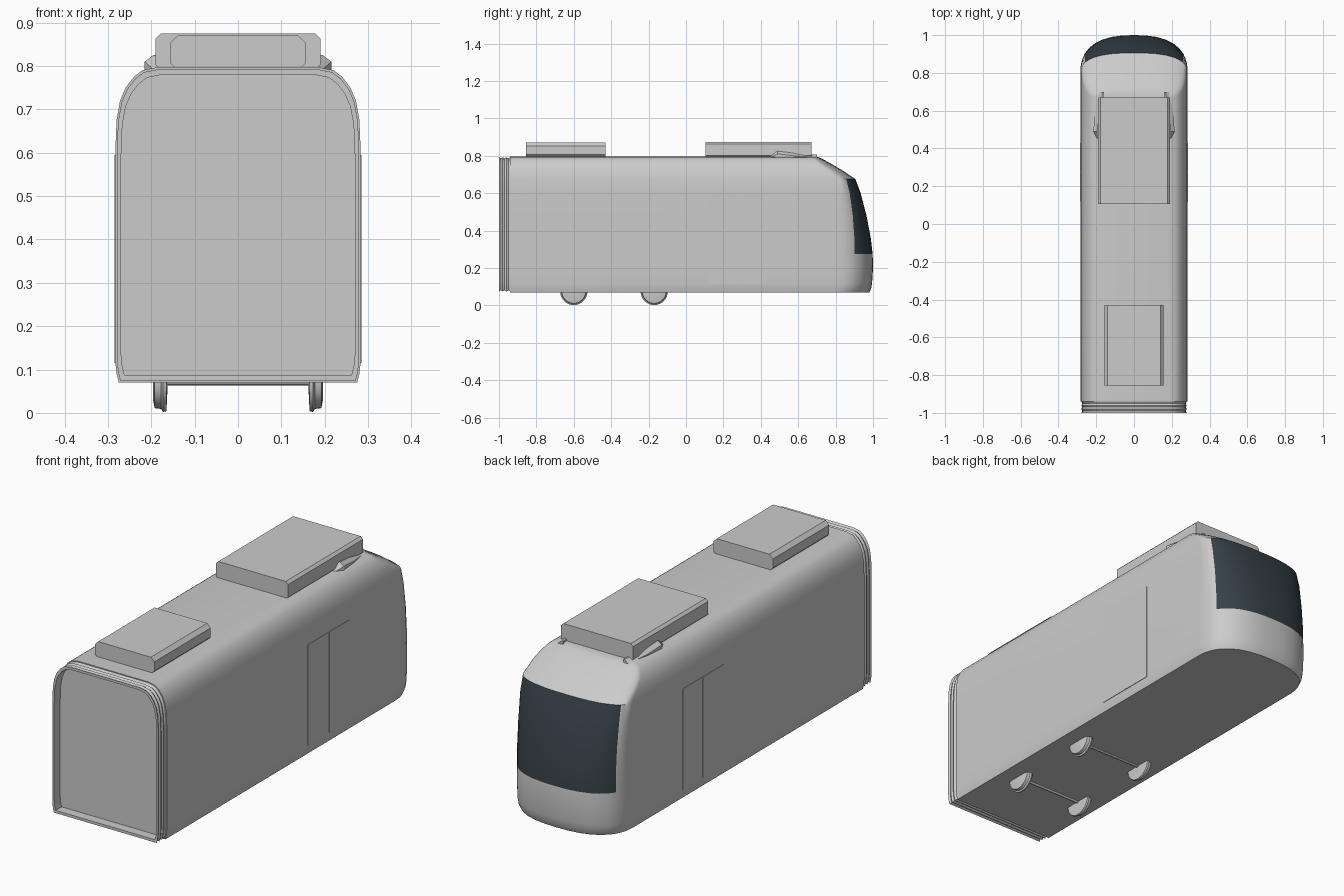
import bpy, bmesh, math
from mathutils import Matrix

if "Cube" in bpy.data.objects:
    bpy.data.objects.remove(bpy.data.objects["Cube"], do_unlink=True)


def material(name, rgb):
    m = bpy.data.materials.new(name)
    m.use_nodes = True
    m.diffuse_color = (*rgb, 1)
    m.node_tree.nodes["Principled BSDF"].inputs["Base Color"].default_value = (*rgb, 1)
    return m


GREY = material("light grey", (0.6, 0.6, 0.6))
GLASS = material("dark glass", (0.035, 0.052, 0.062))


def finish(bm, name, mats=(GREY,)):
    bmesh.ops.recalc_face_normals(bm, faces=bm.faces)
    me = bpy.data.meshes.new(name)
    bm.to_mesh(me)
    bm.free()
    ob = bpy.data.objects.new(name, me)
    bpy.context.collection.objects.link(ob)
    for m in mats:
        me.materials.append(m)
    bpy.context.view_layer.objects.active = ob
    ob.select_set(True)
    bpy.ops.object.shade_smooth_by_angle(angle=math.radians(30))
    ob.select_set(False)
    return ob


def loft(rings, first_cap=True, last_cap=True):
    bm = bmesh.new()
    loops = [[bm.verts.new(p) for p in ring] for ring in rings]
    n = len(loops[0])
    for a, b in zip(loops, loops[1:]):
        for i in range(n):
            j = (i + 1) % n
            bm.faces.new((a[i], a[j], b[j], b[i]))
    if first_cap:
        bm.faces.new(loops[0])
    if last_cap:
        bm.faces.new(loops[-1])
    return bm


# Body levels: height, half width, nose tip, nose rounding length
LEVELS = [
    (0.07, 0.275, 0.98, 0.2), (0.09, 0.28, 0.99, 0.2), (0.12, 0.283, 0.995, 0.2),
    (0.2, 0.283, 1.0, 0.2), (0.275, 0.283, 0.998, 0.2), (0.36, 0.283, 0.988, 0.18),
    (0.48, 0.283, 0.965, 0.15), (0.6, 0.283, 0.934, 0.12), (0.675, 0.28, 0.906, 0.1),
    (0.72, 0.272, 0.84, 0.09), (0.75, 0.259, 0.79, 0.08), (0.775, 0.24, 0.745, 0.06),
    (0.79, 0.22, 0.715, 0.04), (0.797, 0.185, 0.695, 0.03),
]
REAR = -0.94
GLASS_EDGE = 0.92
half = [1, 0.998, 0.985, 0.96, GLASS_EDGE, 0.85, 0.74, 0.6, 0.42, 0.22]
across = half + [0] + [-f for f in reversed(half)]


def plan_ring(z, w, tip, length):
    ring = [(w, REAR, z)]
    for f in across:
        ring.append((w * f, tip - length + length * (1 - abs(f) ** 2.5) ** 0.4, z))
    return ring + [(-w, REAR, z)]


bm = loft([plan_ring(*lv) for lv in LEVELS])
for face in bm.faces:
    c = face.calc_center_median()
    if c.y > 0.7 and 0.275 < c.z < 0.675 and abs(c.x) < 0.283 * GLASS_EDGE:
        face.material_index = 1
finish(bm, "body_shell", (GREY, GLASS))


# Ribbed gangway bellows with a recessed end panel
def section(y, scale):
    right = [(w, z) for z, w, _, _ in LEVELS]
    outline = right + [(-x, z) for x, z in reversed(right)]
    return [(x * scale, y, 0.437 + (z - 0.437) * scale) for x, z in outline]


steps = [(REAR + 0.01, 0.97)]
for i in range(7):
    steps.append((REAR - 0.01 * i, 0.97 if i % 2 else 0.987))
steps += [(-1, 0.952), (-0.955, 0.952)]
finish(loft([section(*s) for s in steps]), "gangway_bellows")


# Roof equipment boxes with chamfered long edges
def roof_box(name, w, y0, y1, z0, z1, c):
    side = [(w - c, z0), (w, z0 + c), (w, z1 - c), (w - c, z1)]
    outline = side + [(-x, z) for x, z in reversed(side)]
    finish(loft([[(x, y, z) for x, z in outline] for y in (y0, y1)]), name)


roof_box("front_roof_unit", 0.19, 0.105, 0.67, 0.79, 0.875, 0.012)
roof_box("rear_roof_unit", 0.157, -0.855, -0.43, 0.79, 0.87, 0.018)


# Parts repeated on both sides
for s, tag in ((1, "left"), (-1, "right")):
    # Roof fairing beside the front unit
    path = [(0.43, 0.185, 0.797), (0.49, 0.215, 0.825), (0.58, 0.208, 0.815), (0.7, 0.185, 0.806)]
    rings = [[(s * 0.16, y, 0.785), (s * x, y, 0.785), (s * x, y, z - 0.015),
              (s * (x - 0.02), y, z), (s * 0.16, y, z)] for y, x, z in path]
    finish(loft(rings), tag + "_roof_fairing")

    # Double door leaves
    for y0, y1, part in ((0.12, 0.278, "rear"), (0.281, 0.43, "front")):
        bm = bmesh.new()
        bmesh.ops.create_cube(bm, size=1, matrix=Matrix.Translation((s * 0.283, (y0 + y1) / 2, 0.355))
                              @ Matrix.Diagonal((0.004, y1 - y0, 0.48, 1)))
        finish(bm, f"{tag}_{part}_door_leaf")

    # Flanged wheels
    for y, part in ((-0.6, "rear"), (-0.17, "front")):
        turn = [(0.163, 0.03), (0.165, 0.071), (0.173, 0.073), (0.177, 0.066), (0.192, 0.064), (0.196, 0.045)]
        rings = []
        for x, r in turn:
            rings.append([(s * x, y + r * math.cos(a * math.tau / 32), 0.075 + r * math.sin(a * math.tau / 32))
                          for a in range(32)])
        finish(loft(rings), f"{tag}_{part}_wheel")

# Axles
for y, part in ((-0.6, "rear"), (-0.17, "front")):
    bm = bmesh.new()
    bmesh.ops.create_cone(bm, cap_ends=True, segments=12, radius1=0.008, radius2=0.008, depth=0.34,
                          matrix=Matrix.Translation((0, y, 0.071)) @ Matrix.Rotation(math.pi / 2, 4, "Y"))
    finish(bm, part + "_axle")
